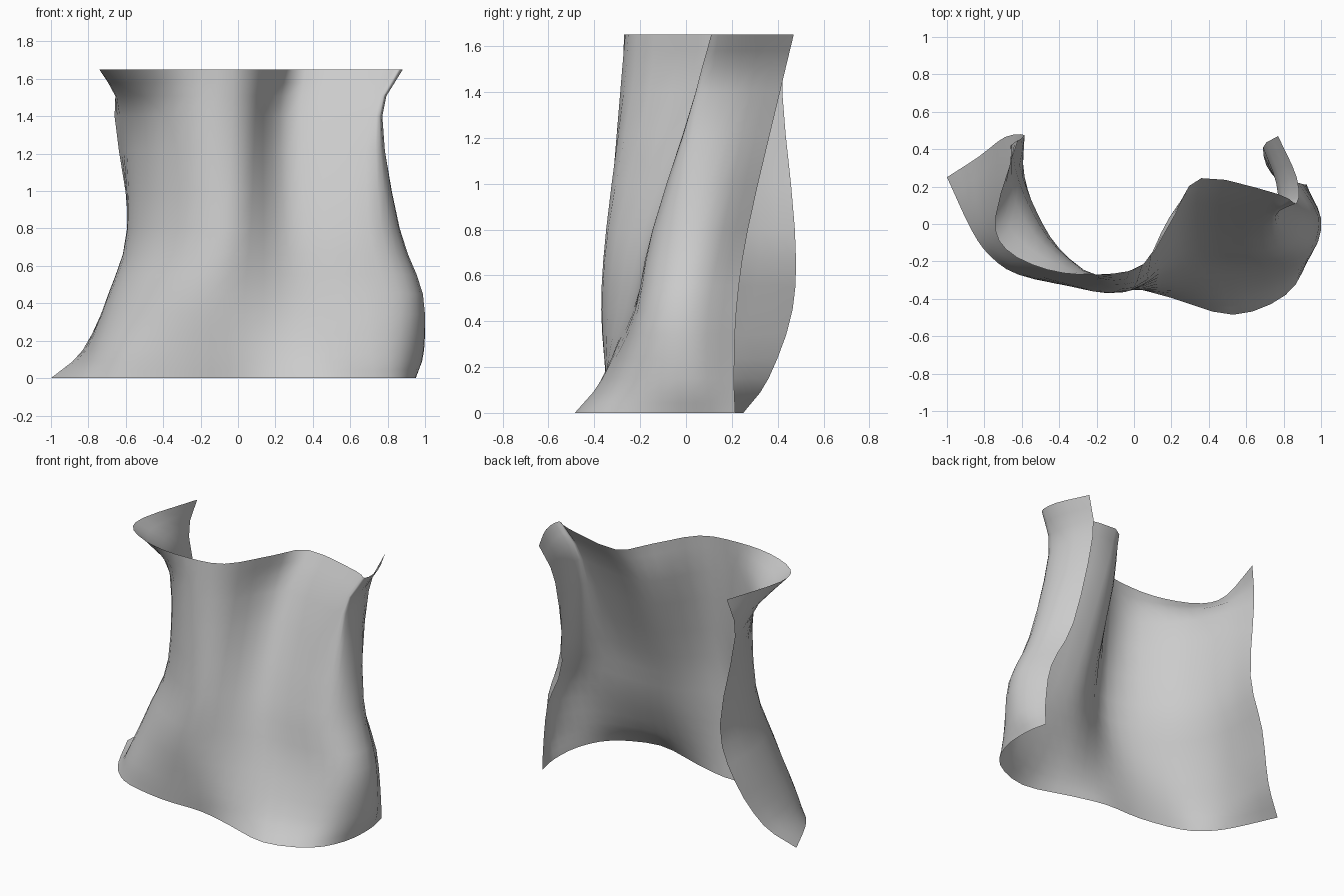
import bpy
import bmesh
from mathutils import Vector

STEPS = 3  # divisions between neighbouring guide points

# Guide contours of the open sheet: height, then (x, y) from right edge to left edge
contours = {
    0.0: [(-1, .25), (-.87, -.03), (-.77, -.17), (-.62, -.27), (-.33, -.33), (-.05, -.335),
          (.2, -.395), (.53, -.485), (.81, -.38), (.93, -.18), (.95, .05), (.92, .215)],
    0.15: [(-.83, .36), (-.8, .09), (-.74, -.11), (-.6, -.255), (-.33, -.335), (-.05, -.35),
           (.22, -.355), (.48, -.365), (.8, -.3), (.945, -.17), (.995, .03), (.92, .21)],
    0.45: [(-.69, .465), (-.69, .2), (-.645, -.015), (-.51, -.21), (-.29, -.34), (-.06, -.365),
           (.23, -.265), (.44, -.23), (.79, -.21), (.95, -.125), (.985, .04), (.88, .22)],
    0.8: [(-.585, .475), (-.59, .25), (-.53, .035), (-.41, -.155), (-.21, -.31), (0, -.34),
          (.2, -.185), (.36, -.13), (.7, -.145), (.84, -.05), (.855, .11), (.735, .27)],
    1.4: [(-.66, .42), (-.615, .23), (-.535, .05), (-.41, -.13), (-.19, -.28), (.04, -.235),
          (.18, .01), (.335, .115), (.69, .05), (.765, .06), (.76, .22), (.69, .41)],
    1.65: [(-.62, .45), (-.74, .045), (-.685, -.135), (-.46, -.245), (-.2, -.27), (.05, -.215),
           (.22, .05), (.36, .245), (.77, .16), (.87, .11), (.87, .25), (.77, .47)],
}


def smooth_path(points):
    """Curve that passes through every guide point."""
    ends = [points[0] * 2 - points[1]] + points + [points[-1] * 2 - points[-2]]
    path = []
    for a, b, c, d in zip(ends, ends[1:], ends[2:], ends[3:]):
        for step in range(STEPS):
            t = step / STEPS
            path.append(b + (c - a) * (t / 2)
                        + (a * 2 - b * 5 + c * 4 - d) * (t * t / 2)
                        + (b * 3 - a - c * 3 + d) * (t ** 3 / 2))
    return path + [points[-1]]


def make_material(name, colour):
    material = bpy.data.materials.new(name)
    material.use_nodes = True
    material.diffuse_color = colour
    shader = material.node_tree.nodes["Principled BSDF"]
    shader.inputs["Base Color"].default_value = colour
    shader.inputs["Roughness"].default_value = 0.8
    return material


default_cube = bpy.data.objects.get("Cube")
if default_cube:
    bpy.data.objects.remove(default_cube, do_unlink=True)

# Smooth each contour sideways, then smooth the columns upwards
rows = [smooth_path([Vector((x, y, height)) for x, y in outline])
        for height, outline in contours.items()]
columns = [smooth_path(list(column)) for column in zip(*rows)]

# Skin the columns into one open, curling sheet
bm = bmesh.new()
grid = [[bm.verts.new(point) for point in column] for column in columns]
for near, far in zip(grid, grid[1:]):
    for low_a, low_b, high_b, high_a in zip(near, far, far[1:], near[1:]):
        bm.faces.new((low_a, low_b, high_b, high_a)).smooth = True

mesh = bpy.data.meshes.new("draped_sheet")
bm.to_mesh(mesh)
bm.free()
mesh.materials.append(make_material("plain grey", (0.6, 0.6, 0.6, 1)))
sheet = bpy.data.objects.new("draped_sheet", mesh)
bpy.context.collection.objects.link(sheet)
